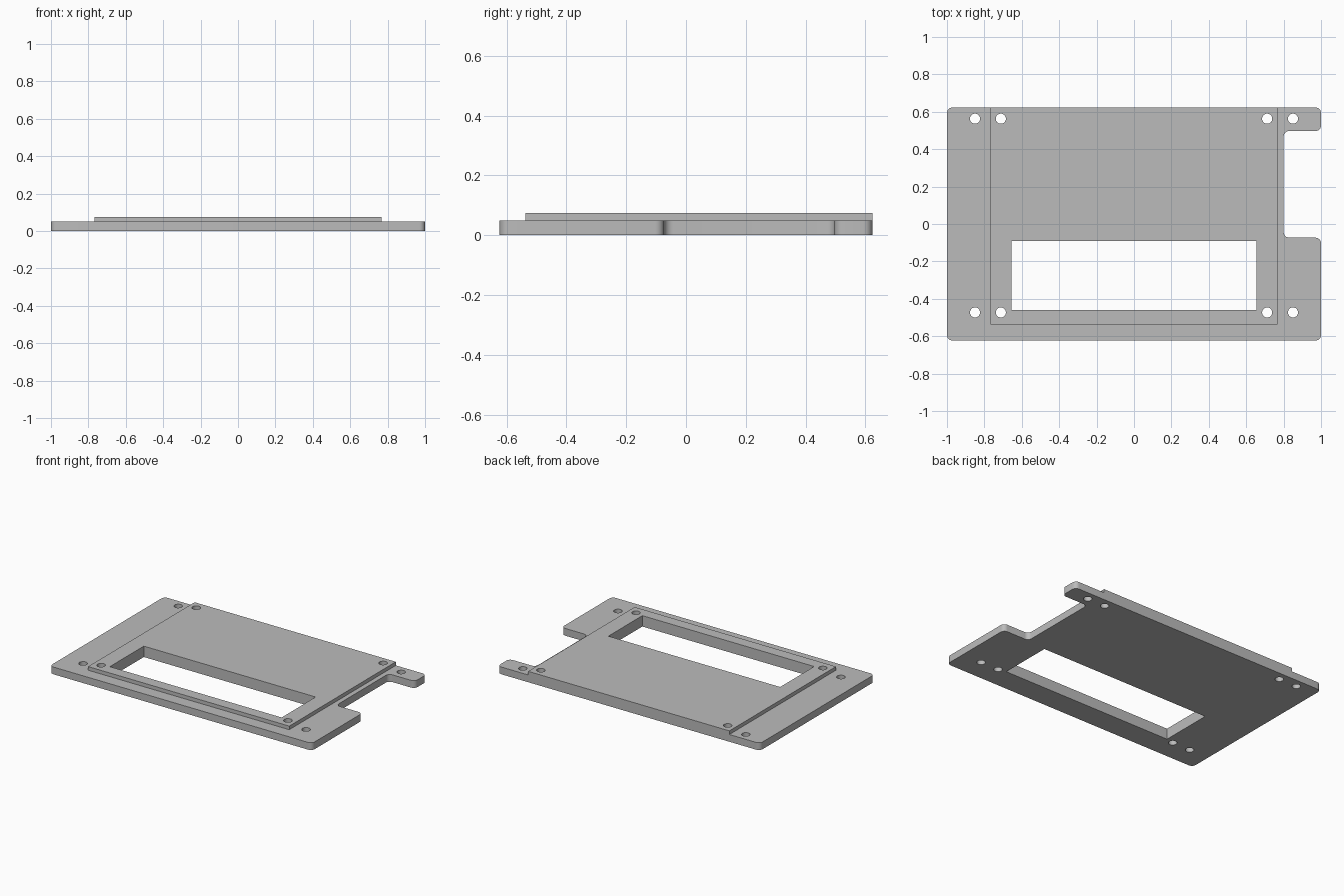
import bpy, bmesh, math
from mathutils import Vector

if "Cube" in bpy.data.objects:
    bpy.data.objects.remove(bpy.data.objects["Cube"])

BASE_TOP, PANEL_TOP = 0.05, 0.075
HALF_Y = 0.623
PX, PY = 0.767, -0.537          # raised panel half width and front edge

grey = bpy.data.materials.new("plain grey")
grey.diffuse_color = (0.5, 0.5, 0.5, 1)
grey.use_nodes = True
grey.node_tree.nodes["Principled BSDF"].inputs["Base Color"].default_value = grey.diffuse_color


def rounded(corners, steps=6):
    """Outline from (x, y, radius) corners, each corner filleted."""
    pts = []
    for i, (x, y, r) in enumerate(corners):
        p = Vector((x, y))
        if r == 0:
            pts.append(p)
            continue
        a = (Vector(corners[i - 1][:2]) - p).normalized()
        b = (Vector(corners[(i + 1) % len(corners)][:2]) - p).normalized()
        for k in range(steps + 1):
            t = k / steps * math.pi / 2
            pts.append(p + a * r * (1 - math.sin(t)) + b * r * (1 - math.cos(t)))
    return pts


def circle(x, y, r=0.027, n=32):
    """Clockwise circle, so its walls face into the hole."""
    return [Vector((x + r * math.cos(t), y - r * math.sin(t)))
            for t in (2 * math.pi * k / n for k in range(n))]


def cap(bm, loops, z, up):
    """Flat face bounded by the first loop with the other loops as holes."""
    edges = []
    for loop in loops:
        vs = [bm.verts.new((p.x, p.y, z)) for p in loop]
        edges += [bm.edges.new((v, vs[i - 1])) for i, v in enumerate(vs)]
    res = bmesh.ops.triangle_fill(bm, edges=edges, use_beauty=True, normal=(0, 0, 1))
    for f in res["geom"]:
        if isinstance(f, bmesh.types.BMFace):
            f.normal_update()
            if (f.normal.z > 0) != up:
                f.normal_flip()


def walls(bm, loops, z0, z1, skip=None):
    for loop in loops:
        for i, q in enumerate(loop):
            p = loop[i - 1]
            if skip and skip(p, q):
                continue
            bm.faces.new([bm.verts.new((c.x, c.y, z)) for c, z in
                          ((p, z0), (q, z0), (q, z1), (p, z1))])


def finish(bm, name):
    bmesh.ops.remove_doubles(bm, verts=bm.verts, dist=1e-5)
    me = bpy.data.meshes.new(name)
    bm.to_mesh(me)
    bm.free()
    me.materials.append(grey)
    ob = bpy.data.objects.new(name, me)
    bpy.context.collection.objects.link(ob)
    bpy.ops.object.select_all(action="DESELECT")
    ob.select_set(True)
    bpy.context.view_layer.objects.active = ob
    bpy.ops.object.shade_smooth_by_angle(angle=math.radians(30))


# Outlines: plate with the notch on its right side, panel, window, screw holes
R = 0.03
front_right = [(-1, -HALF_Y, R), (1, -HALF_Y, R), (1, -0.073, R), (0.8, -0.073, R),
               (0.8, 0.497, R), (1, 0.497, R), (1, HALF_Y, R)]
back = [(PX, HALF_Y, 0), (-PX, HALF_Y, 0)]
panel_edge = [(PX, HALF_Y, 0), (PX, PY, 0), (-PX, PY, 0), (-PX, HALF_Y, 0)]
back_left = [(-1, HALF_Y, R)]
plate = rounded(front_right + back + back_left)
plate_top = rounded(front_right + panel_edge + back_left)
panel = rounded(panel_edge[::-1])
window = rounded([(-0.655, -0.46, 0), (-0.655, -0.09, 0),
                  (0.655, -0.09, 0), (0.655, -0.46, 0)])
outer_holes = [circle(s * 0.85, y) for s in (-1, 1) for y in (-0.473, 0.563)]
inner_holes = [circle(s * 0.712, y) for s in (-1, 1) for y in (-0.473, 0.563)]
all_loops = [plate, window] + outer_holes + inner_holes

# Base plate, with its top left open under the panel
bm = bmesh.new()
cap(bm, all_loops, 0, False)
walls(bm, all_loops, 0, BASE_TOP)
cap(bm, [plate_top] + outer_holes, BASE_TOP, True)
finish(bm, "base_plate")

# Raised panel resting on the plate, flush with its back edge
bm = bmesh.new()
panel_loops = [panel, window] + inner_holes
walls(bm, panel_loops, BASE_TOP, PANEL_TOP)
cap(bm, panel_loops, PANEL_TOP, True)
finish(bm, "raised_panel")
